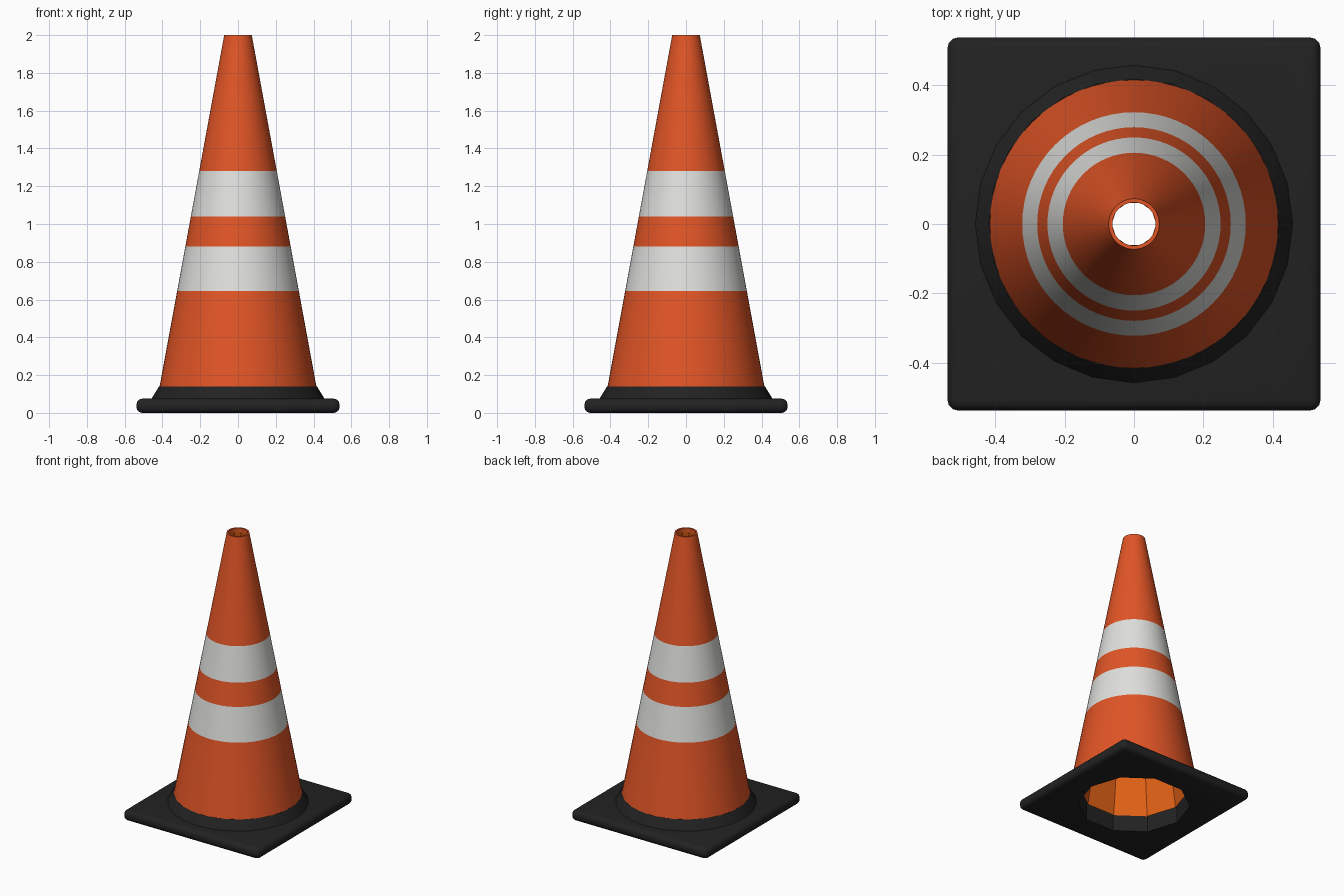
import bpy, bmesh, math

if "Cube" in bpy.data.objects:
    bpy.data.objects.remove(bpy.data.objects["Cube"], do_unlink=True)


def material(name, rgb):
    m = bpy.data.materials.new(name)
    m.use_nodes = True
    m.diffuse_color = (*rgb, 1)
    m.node_tree.nodes["Principled BSDF"].inputs["Base Color"].default_value = (*rgb, 1)
    return m


ORANGE = material("orange plastic", (0.75, 0.09, 0.019))
LINER = material("inner orange", (0.75, 0.12, 0.008))
WHITE = material("reflective white", (0.74, 0.74, 0.72))
BLACK = material("black rubber", (0.016, 0.016, 0.016))


def add_object(name, bm, mats, smooth=True):
    mesh = bpy.data.meshes.new(name)
    bm.to_mesh(mesh)
    bm.free()
    ob = bpy.data.objects.new(name, mesh)
    bpy.context.collection.objects.link(ob)
    for m in mats:
        mesh.materials.append(m)
    if smooth:
        bpy.ops.object.select_all(action='DESELECT')
        ob.select_set(True)
        bpy.context.view_layer.objects.active = ob
        bpy.ops.object.shade_smooth_by_angle(angle=math.radians(35))
    return ob


def lathe(profile, sides, cap=False):
    """Revolve (radius, height) points around z."""
    bm = bmesh.new()
    rings = []
    for r, z in profile:
        rings.append([bm.verts.new((r * math.cos(math.tau * i / sides),
                                    r * math.sin(math.tau * i / sides), z))
                      for i in range(sides)])
    for low, high in zip(rings, rings[1:]):
        for i in range(sides):
            j = (i + 1) % sides
            bm.faces.new((low[i], low[j], high[j], high[i]))
    if cap:
        bm.faces.new(rings[0][::-1])
        bm.faces.new(rings[-1])
    return bm


def cone_radius(z):
    return 0.415 + (0.073 - 0.415) * (z - 0.14) / (2.0 - 0.14)


# Outer cone: rings at the stripe borders, then a thin lip at the mouth
stripes = [(0.645, 0.88), (1.04, 1.28)]
heights = [0.13] + [z for s in stripes for z in s] + [2.0]
profile = [(cone_radius(z), z) for z in heights] + [(0.062, 2.0), (0.062, 1.97)]
bm = lathe(profile, 64)
for f in bm.faces:
    z = f.calc_center_median().z
    f.material_index = int(any(a < z < b for a, b in stripes))
add_object("cone_body", bm, [ORANGE, WHITE])

# Coarser inner wall, facing the hollow
bm = lathe([(0.355, 0.11), (0.064, 1.99)], 10)
bmesh.ops.reverse_faces(bm, faces=bm.faces[:])
add_object("cone_inner_wall", bm, [LINER])

# Cutter for the opening under the cone
cutter = add_object("opening_cutter", lathe([(0.365, -0.1), (0.365, 0.3)], 10, cap=True),
                    [BLACK], smooth=False)
cutter.hide_render = True
cutter.hide_set(True)


def cut_opening(ob):
    mod = ob.modifiers.new("opening", 'BOOLEAN')
    mod.operation = 'DIFFERENCE'
    mod.solver = 'EXACT'
    mod.object = cutter


# Square rubber base with rounded edges
bm = bmesh.new()
bmesh.ops.create_cube(bm, size=1)
for v in bm.verts:
    v.co.x *= 1.075
    v.co.y *= 1.075
    v.co.z = v.co.z * 0.075 + 0.0375
bmesh.ops.bevel(bm, geom=bm.edges[:], offset=0.03, segments=3, profile=0.5,
                affect='EDGES')
cut_opening(add_object("base_plate", bm, [BLACK]))

# Sloped collar joining the cone to the base
bm = lathe([(0.465, 0.06), (0.455, 0.08), (0.418, 0.14)], 24, cap=True)
cut_opening(add_object("base_collar", bm, [BLACK]))
